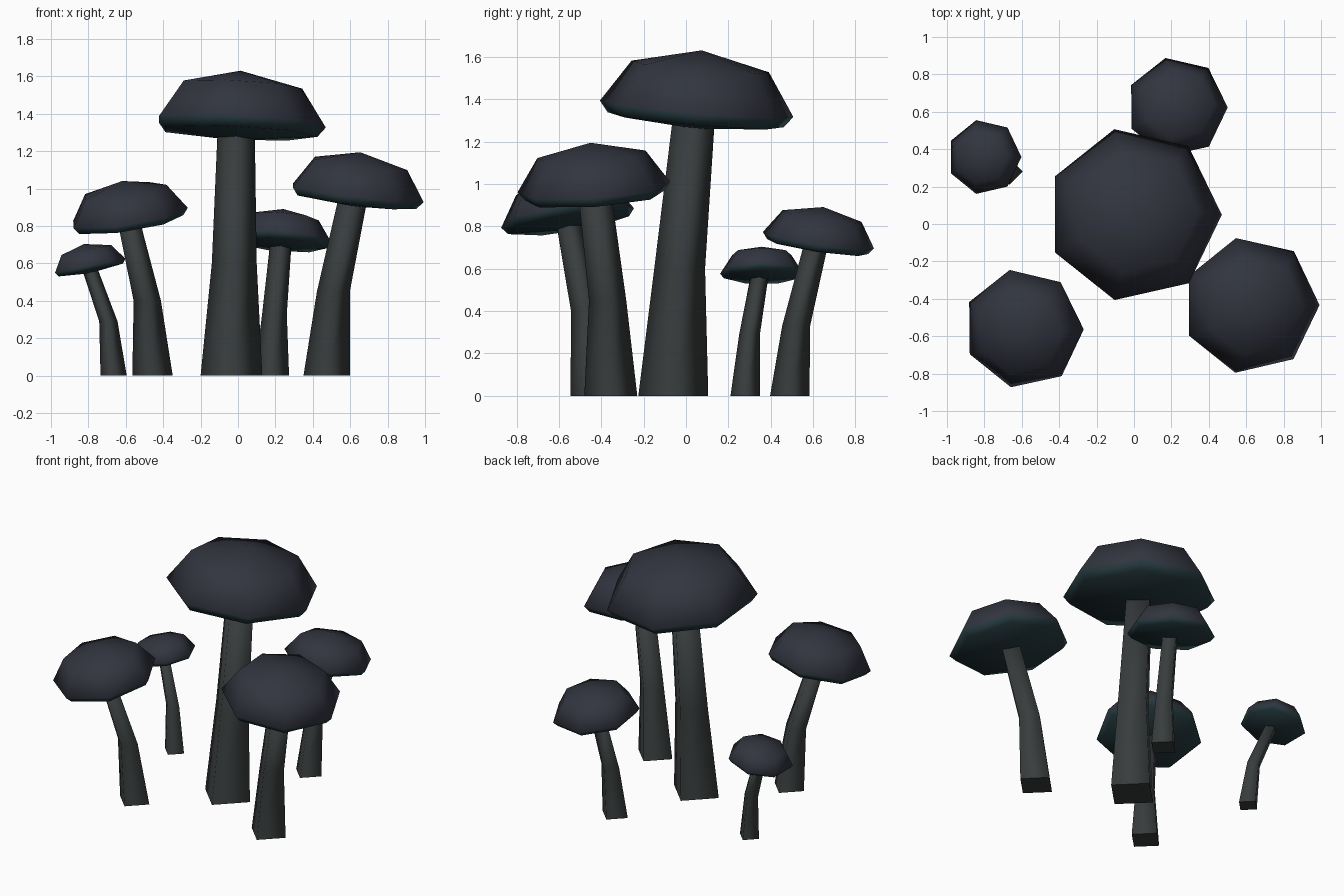
import bpy, bmesh
from math import cos, sin, tau, radians
from mathutils import Vector

if "Cube" in bpy.data.objects:
    bpy.data.objects.remove(bpy.data.objects["Cube"])


def material(name, rgb):
    m = bpy.data.materials.new(name)
    m.diffuse_color = (*rgb, 1)
    m.use_nodes = True
    m.node_tree.nodes["Principled BSDF"].inputs["Base Color"].default_value = m.diffuse_color
    return m


CAP = material("cap_dark", (0.032, 0.035, 0.05))
GILL = material("underside_teal", (0.018, 0.04, 0.048))
STEM = material("stem_grey", (0.04, 0.046, 0.046))


def make_object(name, bm, mats, angle):
    bmesh.ops.recalc_face_normals(bm, faces=bm.faces)
    me = bpy.data.meshes.new(name)
    bm.to_mesh(me)
    bm.free()
    for m in mats:
        me.materials.append(m)
    ob = bpy.data.objects.new(name, me)
    bpy.context.collection.objects.link(ob)
    bpy.ops.object.select_all(action='DESELECT')
    ob.select_set(True)
    bpy.context.view_layer.objects.active = ob
    bpy.ops.object.shade_smooth_by_angle(angle=radians(angle))
    return ob


def bridge(bm, a, b, mat=0):
    n = len(a)
    for i in range(n):
        j = (i + 1) % n
        bm.faces.new((a[i], a[j], b[j], b[i])).material_index = mat


def cap(name, centre, radius, normal):
    """Seven-sided tilted cap: lower lip, rim, shoulder, peak."""
    bm = bmesh.new()
    turn = Vector((0, 0, 1)).rotation_difference(Vector(normal))
    c = Vector(centre)

    def point(x, y, z):
        return bm.verts.new(c + turn @ (Vector((x, y, z)) * radius))

    rings = [[point(r * cos(tau * i / 7), r * sin(tau * i / 7), z) for i in range(7)]
             for r, z in ((0.91, -0.11), (1.0, 0.0), (0.71, 0.43))]
    bridge(bm, rings[0], rings[1], 1)
    bridge(bm, rings[1], rings[2])
    for ring, z, mat in ((rings[2], 0.6, 0), (rings[0], -0.19, 1)):
        tip = point(0, 0, z)
        for i in range(7):
            bm.faces.new((ring[i], ring[(i + 1) % 7], tip)).material_index = mat
    make_object(name, bm, (CAP, GILL), 70)


def stem(name, sections):
    """Four-sided bent stem through sections (x, y, z, radius)."""
    bm = bmesh.new()
    rings = [[bm.verts.new((x + r * cos(tau * i / 4), y + r * sin(tau * i / 4), z))
              for i in range(4)] for x, y, z, r in sections]
    for a, b in zip(rings, rings[1:]):
        bridge(bm, a, b)
    bm.faces.new(rings[0])
    bm.faces.new(rings[-1])
    ob = make_object(name, bm, (STEM,), 95)
    # flat, crisp underside
    ob.data.polygons[len(ob.data.polygons) - 2].use_smooth = False


# name, cap centre, cap radius, cap direction, stem sections
mushrooms = [
    ("tall", (0.0, 0.05, 1.35), 0.47, (0.05, 0.085, 1),
     [(-0.035, -0.06, 0, 0.165), (-0.02, -0.03, 0.6, 0.12), (-0.01, 0.035, 1.29, 0.1)]),
    ("right", (0.625, -0.435, 0.975), 0.37, (0.13, -0.07, 1),
     [(0.475, -0.355, 0, 0.125), (0.51, -0.37, 0.45, 0.088), (0.615, -0.43, 0.95, 0.078)]),
    ("left", (-0.59, -0.56, 0.85), 0.325, (-0.15, -0.15, 1),
     [(-0.457, -0.437, 0, 0.108), (-0.485, -0.47, 0.4, 0.073), (-0.585, -0.555, 0.83, 0.06)]),
    ("back", (0.23, 0.625, 0.73), 0.272, (0.08, 0.15, 1),
     [(0.18, 0.49, 0, 0.093), (0.195, 0.52, 0.33, 0.066), (0.23, 0.615, 0.72, 0.057)]),
    ("small", (-0.8, 0.358, 0.585), 0.202, (-0.2, 0.0, 1),
     [(-0.665, 0.28, 0, 0.07), (-0.693, 0.3, 0.29, 0.049), (-0.792, 0.348, 0.57, 0.042)]),
]
for label, centre, radius, normal, sections in mushrooms:
    cap(label + "_mushroom_cap", centre, radius, normal)
    stem(label + "_mushroom_stem", sections)
